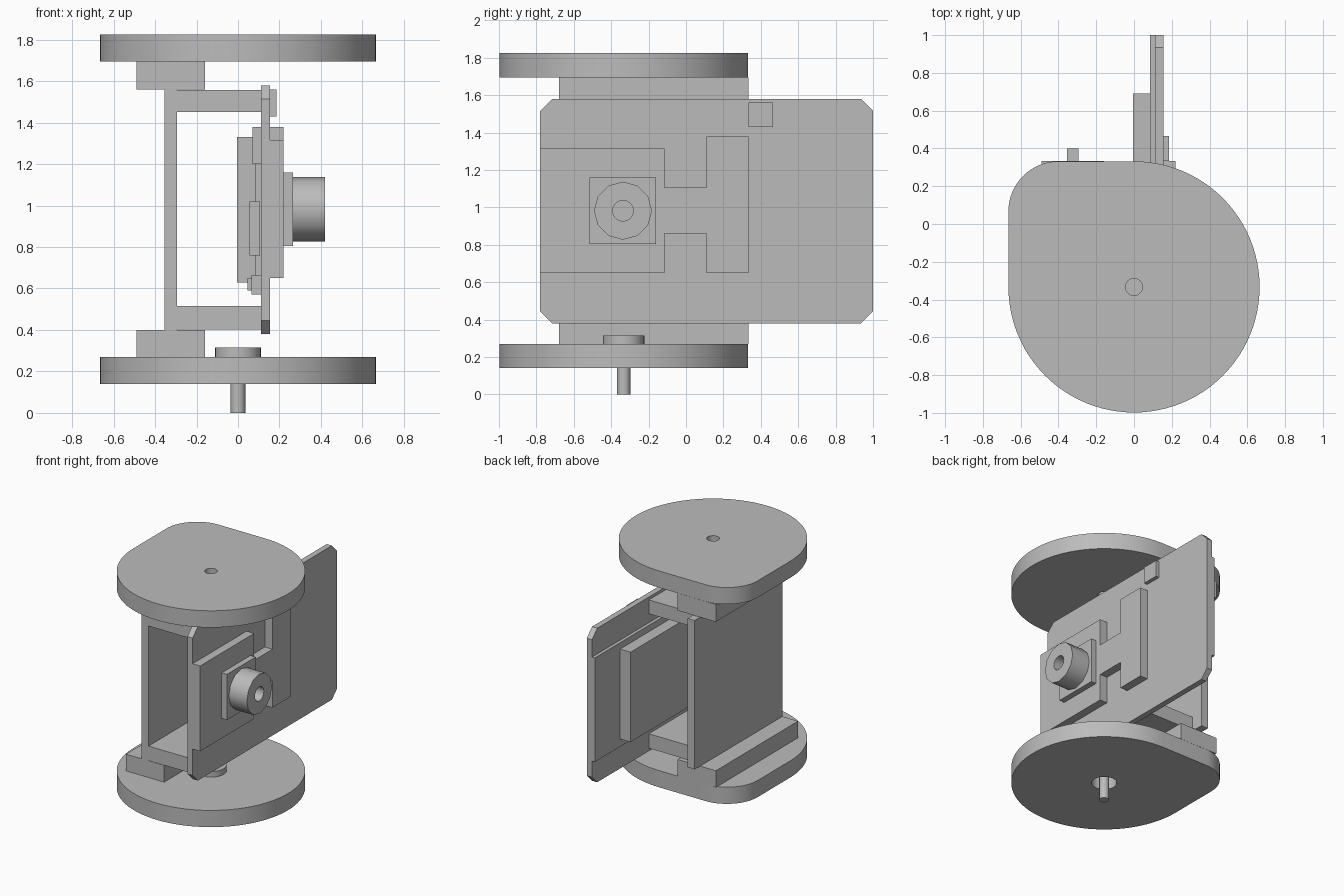
import bpy, bmesh, math
from mathutils import Vector

if "Cube" in bpy.data.objects:
    bpy.data.objects.remove(bpy.data.objects["Cube"], do_unlink=True)

grey = bpy.data.materials.new("plain grey")
grey.use_nodes = True
COLOUR = (0.5, 0.5, 0.5, 1)
grey.diffuse_color = COLOUR
grey.node_tree.nodes["Principled BSDF"].inputs["Base Color"].default_value = COLOUR


def prism(name, outline, low, high, axis="z", smooth=False):
    """Extrude an outline: (x, y) along z, or (y, z) along x."""
    place = (lambda p, h: (p[0], p[1], h)) if axis == "z" else (lambda p, h: (h, p[0], p[1]))
    bm = bmesh.new()
    face = bm.faces.new([bm.verts.new(place(p, low)) for p in outline])
    new = bmesh.ops.extrude_face_region(bm, geom=[face])["geom"]
    offset = Vector(place((0, 0), high - low))
    bmesh.ops.translate(bm, vec=offset, verts=[v for v in new if isinstance(v, bmesh.types.BMVert)])
    bmesh.ops.recalc_face_normals(bm, faces=bm.faces)
    mesh = bpy.data.meshes.new(name)
    bm.to_mesh(mesh)
    bm.free()
    mesh.materials.append(grey)
    obj = bpy.data.objects.new(name, mesh)
    bpy.context.collection.objects.link(obj)
    if smooth:
        shade(obj)
    return obj


def select(obj):
    bpy.ops.object.select_all(action="DESELECT")
    obj.select_set(True)
    bpy.context.view_layer.objects.active = obj


def shade(obj):
    select(obj)
    bpy.ops.object.shade_smooth_by_angle(angle=math.radians(35))


def box(name, x, y, z):
    return prism(name, [(x[0], y[0]), (x[1], y[0]), (x[1], y[1]), (x[0], y[1])], z[0], z[1])


def arc(cx, cy, r, start, end, steps):
    angles = [math.radians(start + (end - start) * i / steps) for i in range(steps + 1)]
    return [(cx + r * math.cos(a), cy + r * math.sin(a)) for a in angles]


def circle(cx, cy, r, steps):
    return arc(cx, cy, r, 0, 360, steps)[:-1]


def cut(obj, cutter):
    cutter.hide_render = True
    mod = obj.modifiers.new("hole", "BOOLEAN")
    mod.operation = "DIFFERENCE"
    mod.solver = "EXACT"
    mod.object = cutter
    select(obj)
    bpy.ops.object.modifier_apply(modifier=mod.name)
    bpy.data.objects.remove(cutter, do_unlink=True)
    shade(obj)


# End discs: round, with a flat back and one rounded corner
R, CY, CORNER = 0.665, -0.333, 0.265
disc = arc(0, CY, R, -180, 90, 72) + arc(CORNER - R, CY + R - CORNER, CORNER, 90, 180, 16)
for name, z, hole in (("bottom_disc", 0.14, 0.09), ("top_disc", 1.695, 0.045)):
    plate = prism(name, disc, z, z + 0.13)
    cut(plate, prism("hole_cutter", circle(0, CY, hole, 32), z - 0.05, z + 0.2))

# Shaft and its flange
prism("shaft", circle(0, CY, 0.035, 32), 0, 0.29, smooth=True)
prism("shaft_flange", circle(0, CY, 0.11, 40), 0.27, 0.315, smooth=True)

# Slotted rails on the discs, and arms that carry the board
FRONT, BACK = -0.68, 0.333
for side, rail_z, arm_z in (("bottom", (0.27, 0.4), (0.402, 0.515)),
                            ("top", (1.56, 1.695), (1.45, 1.558))):
    box(side + "_rail_outer", (-0.49, -0.355), (FRONT, BACK), rail_z)
    box(side + "_rail_inner", (-0.295, -0.16), (FRONT, BACK), rail_z)
    box(side + "_rail_stop", (-0.355, -0.295), (0.22, BACK), rail_z)
    box(side + "_arm", (-0.295, 0.11), (FRONT, 0.3), arm_z)

# Upright panel, notched at the back where it enters the rails
panel = [(FRONT, 0.27), (0.22, 0.27), (0.22, 0.4), (0.4, 0.4),
         (0.4, 1.56), (0.22, 1.56), (0.22, 1.695), (FRONT, 1.695)]
prism("upright_panel", panel, -0.355, -0.295, axis="x")

# Mounting board with clipped corners
Y0, Y1, Z0, Z1, C = -0.78, 1.0, 0.38, 1.58, 0.065
board = [(Y0 + C, Z0), (Y1 - C, Z0), (Y1, Z0 + C), (Y1, Z1 - C),
         (Y1 - C, Z1), (Y0 + C, Z1), (Y0, Z1 - C), (Y0, Z0 + C)]
prism("mounting_board", board, 0.11, 0.155, axis="x")

# Circuit side of the board
box("circuit_board", (0.085, 0.11), (-0.6, 1.0), (0.57, 1.38))
box("display_block", (-0.005, 0.085), (-0.47, 0.69), (0.63, 1.33))
box("upper_connector", (0.07, 0.11), (-0.64, -0.5), (1.2, 1.38))
box("middle_connector", (0.055, 0.105), (-0.64, -0.5), (0.76, 1.02))
box("lower_connector", (0.065, 0.11), (-0.64, -0.5), (0.57, 0.665))
box("lower_plug", (0.045, 0.065), (-0.62, -0.52), (0.59, 0.65))

# Camera side of the board
box("camera_plate", (0.155, 0.22), (-0.78, -0.115), (0.65, 1.315))
box("ribbon", (0.155, 0.22), (-0.115, 0.11), (0.86, 1.105))
box("ribbon_block", (0.155, 0.22), (0.11, 0.333), (0.65, 1.38))
box("corner_block", (0.155, 0.185), (0.333, 0.465), (1.43, 1.56))
box("camera_base", (0.22, 0.265), (-0.515, -0.16), (0.805, 1.16))

# Lens barrel with a recessed opening
lens = prism("lens_barrel", circle(-0.337, 0.982, 0.155, 12), 0.265, 0.42, axis="x")
cut(lens, prism("lens_cutter", circle(-0.337, 0.982, 0.055, 24), 0.32, 0.5, axis="x"))
